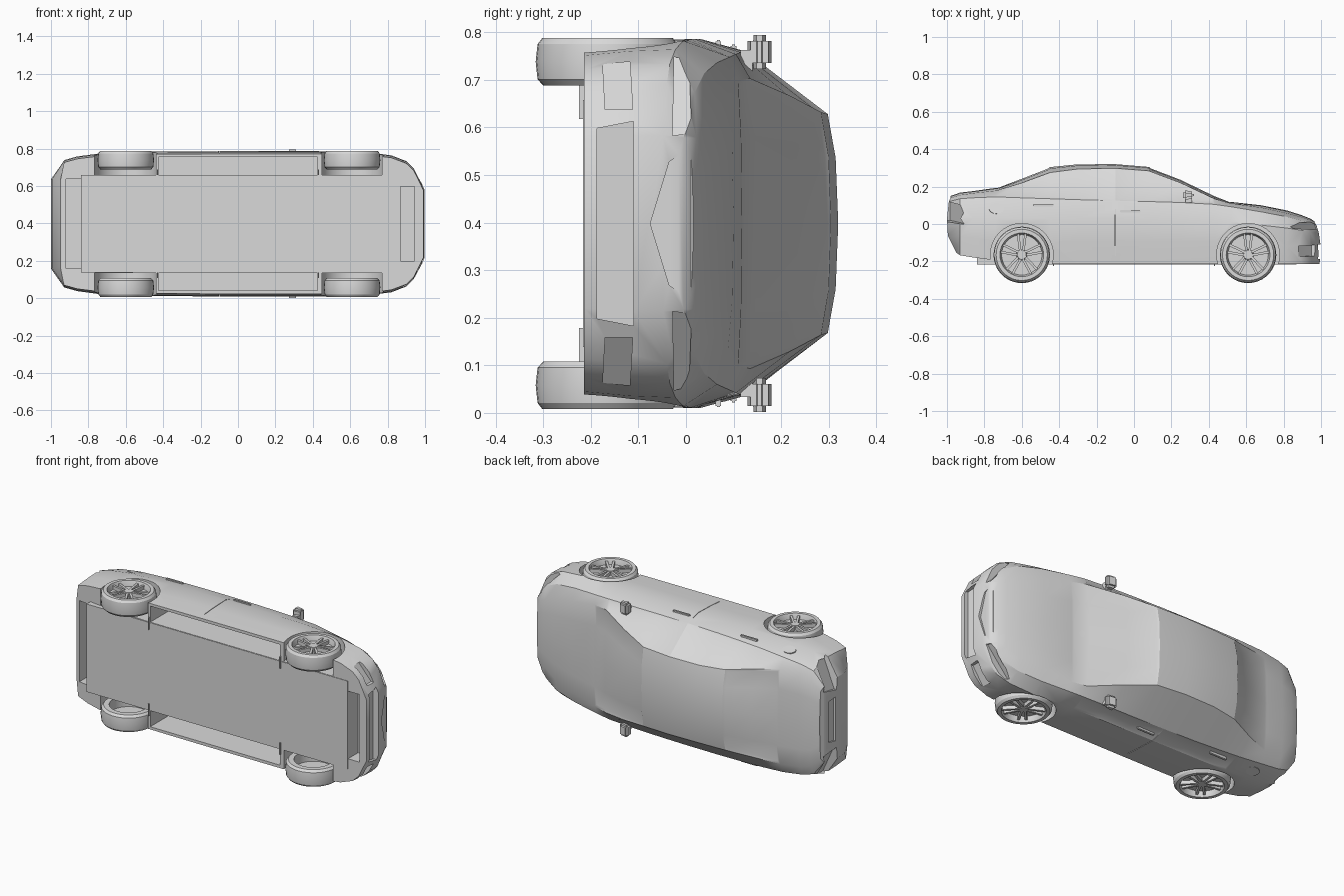
import bpy, bmesh, math
from mathutils import Matrix

cube = bpy.data.objects.get("Cube")
if cube:
    bpy.data.objects.remove(cube, do_unlink=True)

MID = 0.398   # the car lies on its side: x = length, y = car's up, z = car's width

grey = bpy.data.materials.new("plain_grey")
grey.use_nodes = True
grey.diffuse_color = (0.7, 0.7, 0.7, 1)
grey.node_tree.nodes["Principled BSDF"].inputs["Base Color"].default_value = (0.7, 0.7, 0.7, 1)


def smooth_shade(ob):
    bpy.ops.object.select_all(action='DESELECT')
    ob.select_set(True)
    bpy.context.view_layer.objects.active = ob
    bpy.ops.object.shade_smooth_by_angle(angle=math.radians(28))


def finish(name, bm, smooth=True):
    bmesh.ops.recalc_face_normals(bm, faces=bm.faces[:])
    me = bpy.data.meshes.new(name)
    bm.to_mesh(me)
    bm.free()
    me.materials.append(grey)
    ob = bpy.data.objects.new(name, me)
    bpy.context.collection.objects.link(ob)
    if smooth:
        smooth_shade(ob)
    return ob


def add_box(bm, x0, x1, y0, y1, w0, w1):
    m = Matrix.Translation(((x0 + x1) / 2, (y0 + y1) / 2, MID + (w0 + w1) / 2))
    m = m @ Matrix.Diagonal((x1 - x0, y1 - y0, abs(w1 - w0), 1))
    return bmesh.ops.create_cube(bm, size=1, matrix=m)["verts"]


def box(name, *dims, bevel=0):
    bm = bmesh.new()
    add_box(bm, *dims)
    if bevel:
        bmesh.ops.bevel(bm, geom=bm.edges[:], offset=bevel, segments=2, affect='EDGES')
    return finish(name, bm)


def disc(name, matrix, r, depth):
    bm = bmesh.new()
    bmesh.ops.create_cone(bm, cap_ends=True, segments=40, radius1=r, radius2=r,
                          depth=depth, matrix=matrix)
    return finish(name, bm)


def lerp(table, v):
    for (a, b), (c, d) in zip(table, table[1:]):
        if v <= c:
            return b + (d - b) * (v - a) / (c - a)
    return table[-1][1]


# ---- body shell: lofted cross-sections
# x, half width, belt height, belt width, roof edge height, roof edge width, top
STATIONS = [
    (-1.00, .24, .12, .225, .140, .20, .150),
    (-0.93, .34, .135, .305, .155, .25, .168),
    (-0.86, .36, .14, .325, .165, .27, .176),
    (-0.74, .376, .145, .340, .178, .28, .193),
    (-0.60, .383, .14, .350, .220, .262, .246),
    (-0.45, .386, .135, .356, .275, .238, .304),
    (-0.30, .387, .13, .360, .294, .230, .319),
    (-0.10, .388, .125, .362, .298, .230, .320),
    (0.08, .388, .12, .362, .284, .234, .305),
    (0.25, .388, .115, .360, .220, .268, .240),
    (0.43, .388, .105, .356, .135, .305, .153),
    (0.52, .387, .092, .350, .110, .300, .118),
    (0.68, .384, .065, .338, .088, .270, .100),
    (0.82, .366, .038, .315, .057, .240, .072),
    (0.90, .335, .018, .275, .036, .200, .046),
    (0.94, .295, .008, .240, .022, .180, .030),
    (1.00, .185, -.005, .180, .010, .150, .015),
]
LAST = len(STATIONS) - 1
# lengthwise shift of each row at the two ends
END_DX = {0: (.05, .005, 0, .01, .02, .02, .02),
          LAST: (-.008, 0, -.012, -.025, -.035, -.035, -.035)}

bm = bmesh.new()
rings = []
for k, (x, w, belt, wb, hr, wr, top) in enumerate(STATIONS):
    bottom = -.214 + .06 * max(0, (-x - .4) / .6) ** 2
    shoulder = min(.03, .6 * belt - .045)
    rows = [(w * .965, bottom), (w * .99, (bottom + shoulder) / 2), (w, shoulder), (wb, belt),
            (wr, hr), (wr * .6, top - (top - hr) * .25), (0, top)]
    half = [(x + d, h, ww) for (ww, h), d in zip(rows, END_DX.get(k, (0,) * 7))]
    ring = half + [(px, h, -ww) for px, h, ww in half[5::-1]]
    rings.append([bm.verts.new((px, h, MID + ww)) for px, h, ww in ring])
grid = {}
for k, (a, b) in enumerate(zip(rings, rings[1:])):
    for j in range(13):
        n = (j + 1) % 13
        grid[k, j] = bm.faces.new((a[j], a[n], b[n], b[j]))
for r in (rings[0], rings[-1]):
    for j in range(5):
        bm.faces.new((r[j], r[j + 1], r[11 - j], r[12 - j]))
    bm.faces.new((r[5], r[6], r[7]))
bmesh.ops.recalc_face_normals(bm, faces=bm.faces[:])

# recessed glass: two side windows per side, windscreen, rear window
glass = [[(k, j) for k in ks] for j in (3, 9) for ks in ((4, 5, 6), (7, 8, 9))]
glass += [[(k, j) for k in ks for j in (4, 5, 6, 7)] for ks in ((8, 9, 10), (3, 4))]
for group in glass:
    bmesh.ops.inset_region(bm, faces=[grid[g] for g in group], thickness=.013,
                           depth=-.004, use_even_offset=True)
body = finish("body_shell", bm, smooth=False)

# ---- cutters for arches, sill cavities, grilles and lamps
NOSE = [(0, 1.0)] + [(s[1], s[0]) for s in STATIONS[:-5:-1]]
TAIL = [(0, -1.0)] + [(s[1], s[0]) for s in STATIONS[:3]]
cutters = []


def end_cut(outline, plan, depth, sign=1):
    """Recess with a (height, width) outline that follows the rounded end of the car."""
    out = math.copysign(1, plan[0][1])
    bm = bmesh.new()
    inner = [bm.verts.new((lerp(plan, abs(w)) - out * depth, h, MID + w * sign)) for h, w in outline]
    outer = [bm.verts.new((out * 1.1, h, MID + w * sign)) for h, w in outline]
    bm.faces.new(inner)
    bm.faces.new(outer)
    n = len(outline)
    for i in range(n):
        bm.faces.new((inner[i], inner[(i + 1) % n], outer[(i + 1) % n], outer[i]))
    cutters.append(finish("cutter", bm, False))


end_cut([(-.187, -.2), (-.187, .2), (-.11, .215), (-.11, -.215)], NOSE, .022)
end_cut([(-.075, 0), (-.035, .13), (.002, .155), (.002, -.155), (-.035, -.13)], NOSE, .022)
end_cut([(.03, -.13), (.03, .13), (.085, .12), (.085, -.12)], TAIL, .012)
for s in (1, -1):
    end_cut([(-.17, .24), (-.175, .335), (-.118, .34), (-.112, .24)], NOSE, .02, s)
    end_cut([(-.028, .185), (-.025, .35), (.006, .345), (.012, .19)], NOSE, .03, s)
    end_cut([(.02, .17), (.0, .345), (.10, .33), (.125, .19)], TAIL, .016, s)
    for x in (-.6, .61):
        cutters.append(disc("cutter", Matrix.Translation((x, -.165, MID + s * .381)), .168, .238))
    cutters.append(box("cutter", -.425, .425, -.4, .04, s * .262, s * .357))
    cutters.append(box("cutter", -.102, -.099, -.17, .09, s * .374, s * .5))
cutters.append(box("cutter", .87, .945, -.4, -.12, -.2, .2))
cutters.append(box("cutter", -.92, -.84, -.4, -.1, -.24, .24))

bpy.context.view_layer.objects.active = body
for c in cutters:
    mod = body.modifiers.new("cut", 'BOOLEAN')
    mod.operation = 'DIFFERENCE'
    mod.solver = 'EXACT'
    mod.object = c
    bpy.ops.object.modifier_apply(modifier=mod.name)
    bpy.data.objects.remove(c, do_unlink=True)
smooth_shade(body)

# ---- floor pan
box("floor_pan", -.84, .87, -.217, -.12, -.26, .26)

# ---- wheels: (radius, width) section of tyre, barrel and rim disc
TYRE = [(0, .012), (.105, .012), (.105, -.05), (.135, -.05), (.147, -.037), (.151, 0),
        (.147, .037), (.137, .05), (.117, .05), (.112, .038), (.108, .018), (0, .018)]


def wheel(name, x, s):
    bm = bmesh.new()
    vs = [bm.verts.new((r, 0, w)) for r, w in TYRE]
    es = [bm.edges.new(p) for p in zip(vs, vs[1:])]
    bmesh.ops.spin(bm, geom=vs + es, cent=(0, 0, 0), axis=(0, 0, 1), angle=math.tau,
                   steps=36, use_duplicate=False)
    bmesh.ops.remove_doubles(bm, verts=bm.verts[:], dist=1e-5)
    # paired spokes and hub
    for i in range(5):
        for side in (-1, 1):
            m = (Matrix.Rotation(math.tau * i / 5 + math.pi / 2, 4, 'Z')
                 @ Matrix.Translation((.065, side * .014, .028))
                 @ Matrix.Rotation(side * .13, 4, 'Z') @ Matrix.Diagonal((.094, .013, .022, 1)))
            bmesh.ops.create_cube(bm, size=1, matrix=m)
    bmesh.ops.create_cone(bm, cap_ends=True, segments=20, radius1=.03, radius2=.024,
                          depth=.026, matrix=Matrix.Translation((0, 0, .029)))
    bmesh.ops.transform(bm, verts=bm.verts[:], matrix=Matrix.Translation((x, -.165, MID + s * .34))
                        @ Matrix.Diagonal((1, 1, s, 1)))
    finish(name, bm)


for s, side in ((1, "right"), (-1, "left")):
    wheel("rear_wheel_" + side, -.6, s)
    wheel("front_wheel_" + side, .61, s)
    # arch end plates
    for x, end in ((-.43, "rear"), (.43, "front")):
        box(f"{end}_arch_plate_{side}", x - .003, x + .003, -.225, -.08, s * .22, s * .29)
    # wing mirror, tapered towards the nose, and its stalk
    bm = bmesh.new()
    for v in add_box(bm, .262, .322, .127, .182, s * .325, s * .396):
        if v.co.x > .3:
            v.co.y = .155 + (v.co.y - .155) * .6
    bmesh.ops.bevel(bm, geom=bm.edges[:], offset=.012, segments=2, affect='EDGES')
    finish("wing_mirror_" + side, bm)
    box("mirror_stalk_" + side, .275, .31, .115, .14, s * .32, s * .365)
    # door handles and filler flap
    box("rear_handle_" + side, -.54, -.43, .094, .106, s * .355, s * .376, bevel=.003)
    box("front_handle_" + side, -.075, .035, .062, .074, s * .365, s * .386, bevel=.003)
    disc("filler_flap_" + side, Matrix.Translation((-.735, .083, MID + s * .359))
         @ Matrix.Rotation(-s * .28, 4, 'X') @ Matrix.Diagonal((1, .75, 1, 1)), .04, .006)
